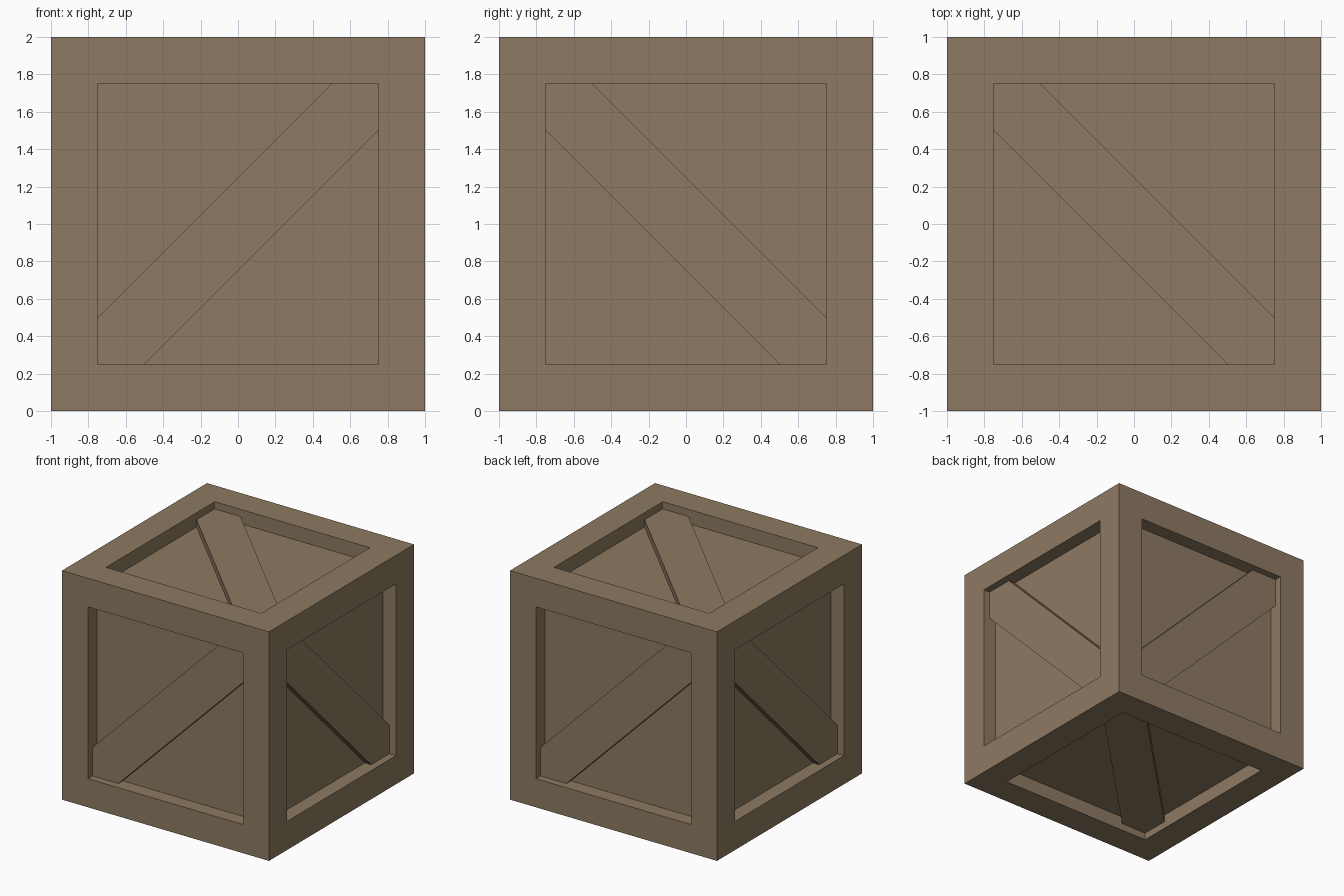
import bpy, bmesh
from math import radians
from mathutils import Matrix, Vector

if "Cube" in bpy.data.objects:
    bpy.data.objects.remove(bpy.data.objects["Cube"])

FRAME = 0.25     # width of the frame border
RECESS = 0.125   # depth of the panels
PLANK = 0.0625   # thickness of the diagonal planks
INNER = 1 - FRAME

wood = bpy.data.materials.new("brown wood")
wood.diffuse_color = (0.271, 0.195, 0.122, 1)
wood.use_nodes = True
wood.node_tree.nodes["Principled BSDF"].inputs["Base Color"].default_value = wood.diffuse_color


def finish(bm, name):
    bmesh.ops.recalc_face_normals(bm, faces=bm.faces)
    mesh = bpy.data.meshes.new(name)
    bm.to_mesh(mesh)
    bm.free()
    mesh.materials.append(wood)
    obj = bpy.data.objects.new(name, mesh)
    bpy.context.collection.objects.link(obj)
    obj.location.z = 1
    return obj


# Crate body: cube with a square, straight-walled recess in every side
bm = bmesh.new()
bmesh.ops.create_cube(bm, size=2)
sides = list(bm.faces)
bmesh.ops.inset_individual(bm, faces=sides, thickness=FRAME, use_even_offset=True)
for f in sides:
    n = f.normal.copy()
    res = bmesh.ops.extrude_discrete_faces(bm, faces=[f])
    bmesh.ops.translate(bm, verts=res["faces"][0].verts, vec=-n * RECESS)
finish(bm, "crate_body")


# Diagonal plank: hexagon filling two opposite corners of the recess
def plank(name, matrix):
    a, b = INNER, INNER - FRAME
    outline = [(-a, -a), (-b, -a), (a, b), (a, a), (b, a), (-a, -b)]
    bm = bmesh.new()
    base = 1 - RECESS - 0.005
    face = bm.faces.new([bm.verts.new((x, y, base)) for x, y in outline])
    res = bmesh.ops.extrude_face_region(bm, geom=[face])
    top = [v for v in res["geom"] if isinstance(v, bmesh.types.BMVert)]
    bmesh.ops.translate(bm, verts=top, vec=Vector((0, 0, PLANK + 0.005)))
    bm.transform(matrix)
    finish(bm, name)


def rot(deg, axis):
    return Matrix.Rotation(radians(deg), 4, axis)


upright = rot(90, 'X')   # turns the top side into the front side
flip = rot(90, 'Z')      # swaps the plank to the other diagonal
plank("front_plank", upright)
plank("back_plank", rot(180, 'Z') @ upright)
plank("right_plank", rot(90, 'Z') @ upright @ flip)
plank("left_plank", rot(-90, 'Z') @ upright @ flip)
plank("top_plank", flip)
plank("bottom_plank", rot(180, 'X') @ flip)
